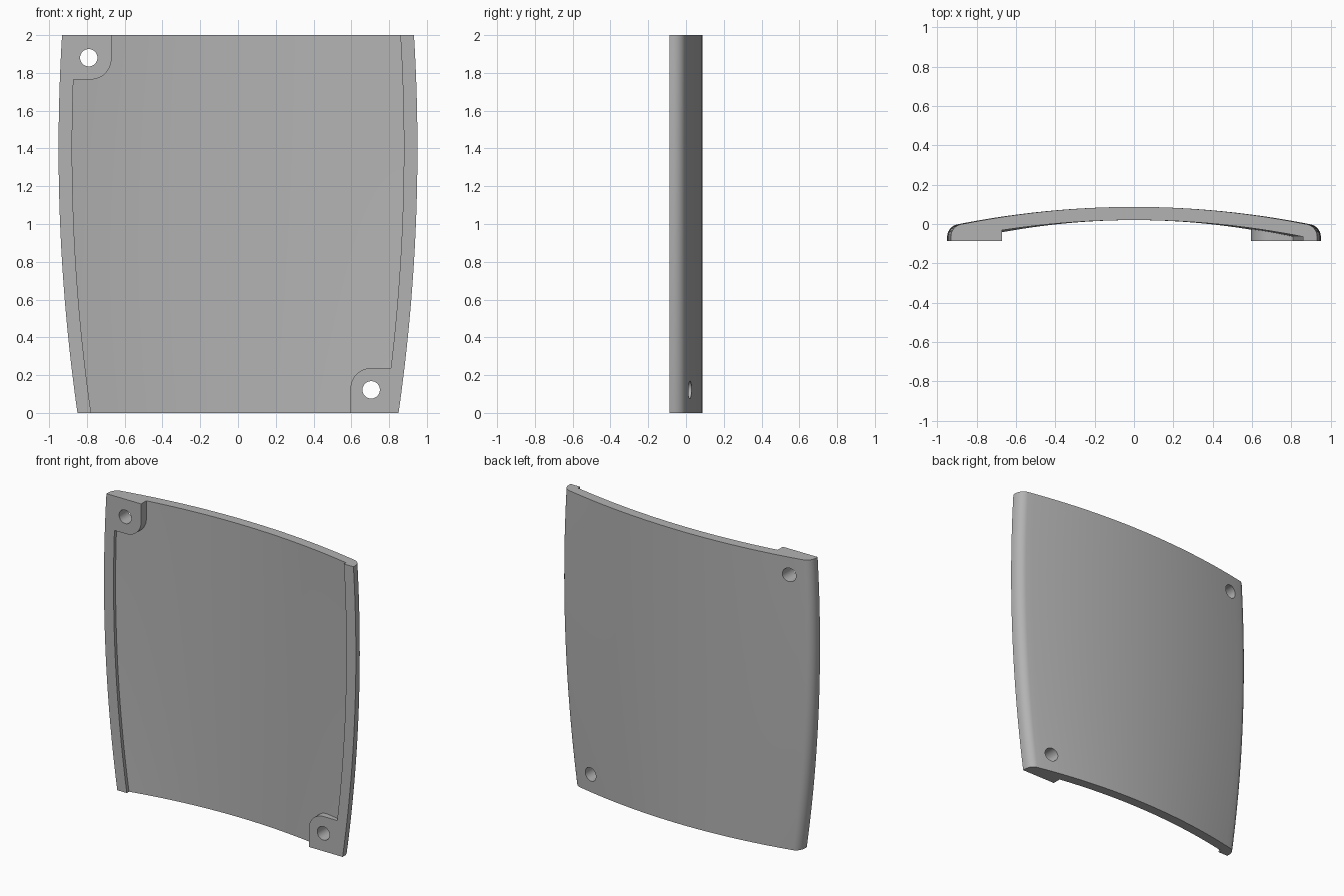
import bpy, bmesh, math

HEIGHT = 2.0
FRONT = -0.087      # flat front plane of the side lips
WIDEST = 0.95       # half width at the widest level
LIP = 0.072         # width of the side lips
CURVE = 0.11        # bow of the panel across its width

if "Cube" in bpy.data.objects:
    bpy.data.objects.remove(bpy.data.objects["Cube"], do_unlink=True)

grey = bpy.data.materials.new("plain grey")
grey.use_nodes = True
COLOUR = (0.45, 0.45, 0.45, 1)
grey.diffuse_color = COLOUR
grey.node_tree.nodes["Principled BSDF"].inputs["Base Color"].default_value = COLOUR


def half_width(z):
    return WIDEST - 0.051 * (z - 1.4) ** 2


def loft(name, sections):
    """Solid through equal-length closed rings of points."""
    bm = bmesh.new()
    rings = [[bm.verts.new(p) for p in ring] for ring in sections]
    n = len(rings[0])
    for a, b in zip(rings, rings[1:]):
        for i in range(n):
            j = (i + 1) % n
            bm.faces.new((a[i], a[j], b[j], b[i]))
    bm.faces.new(rings[0])
    bm.faces.new(rings[-1])
    bmesh.ops.recalc_face_normals(bm, faces=bm.faces[:])
    mesh = bpy.data.meshes.new(name)
    bm.to_mesh(mesh)
    bm.free()
    mesh.materials.append(grey)
    obj = bpy.data.objects.new(name, mesh)
    bpy.context.collection.objects.link(obj)
    return obj


def prism(name, outline):
    """Outline in x and z, pushed right through the panel along y."""
    return loft(name, [[(x, y, z) for x, z in outline] for y in (-0.4, 0.4)])


def arc(cx, cz, r, start, end, steps):
    angles = [math.radians(start + (end - start) * i / steps) for i in range(steps + 1)]
    return [(cx + r * math.cos(a), cz + r * math.sin(a)) for a in angles]


def cut(target, cutter):
    mod = target.modifiers.new("cut", "BOOLEAN")
    mod.operation = "DIFFERENCE"
    mod.solver = "EXACT"
    mod.object = cutter
    bpy.context.view_layer.objects.active = target
    bpy.ops.object.modifier_apply(modifier=mod.name)
    bpy.data.objects.remove(cutter, do_unlink=True)


# Bowed panel with rounded long edges, following the barrel outline
edge = [(WIDEST, FRONT)] + arc(0.885, -0.0654, 0.065, 0, 79, 10)
x_end = edge[-1][0]
bow = [(x, 0.087 - CURVE * x * x)
       for x in (x_end * (1 - i / 20) for i in range(1, 40))]
profile = edge + bow + [(-x, y) for x, y in reversed(edge)]
levels = [HEIGHT * i / 32 for i in range(33)]
panel = loft("curved_panel", [[(x * half_width(z) / WIDEST, y, z) for x, y in profile]
                              for z in levels])

# Hollow in the front, leaving a lip along each side
sections = []
for z in [-0.05] + levels[1:-1] + [HEIGHT + 0.05]:
    w = half_width(z)
    xs = [(w - LIP) * (1 - i / 20) for i in range(41)]
    ring = [(x, 0.02 - CURVE * (x * WIDEST / w) ** 2, z) for x in xs]
    sections.append([(xs[0], -0.3, z)] + ring + [(xs[-1], -0.3, z)])
hollow = loft("hollow_cutter", sections)

# Rounded screw corners kept solid: upper right and lower left
upper = arc(-0.78, 1.875, 0.11, 270, 360, 12)
cut(hollow, prism("upper_corner", upper + [(-0.67, 2.3), (-1.3, 2.3), (-1.3, 1.765)]))
lower = arc(0.705, 0.127, 0.11, 90, 180, 12)
cut(hollow, prism("lower_corner", lower + [(0.595, -0.3), (1.3, -0.3), (1.3, 0.237)]))
cut(panel, hollow)

# Screw holes
for x, z in ((-0.79, 1.88), (0.705, 0.122)):
    cut(panel, prism("hole_cutter", arc(x, z, 0.046, 0, 352.5, 47)))

bpy.ops.object.select_all(action="DESELECT")
panel.select_set(True)
bpy.context.view_layer.objects.active = panel
bpy.ops.object.shade_smooth_by_angle(angle=math.radians(30))
